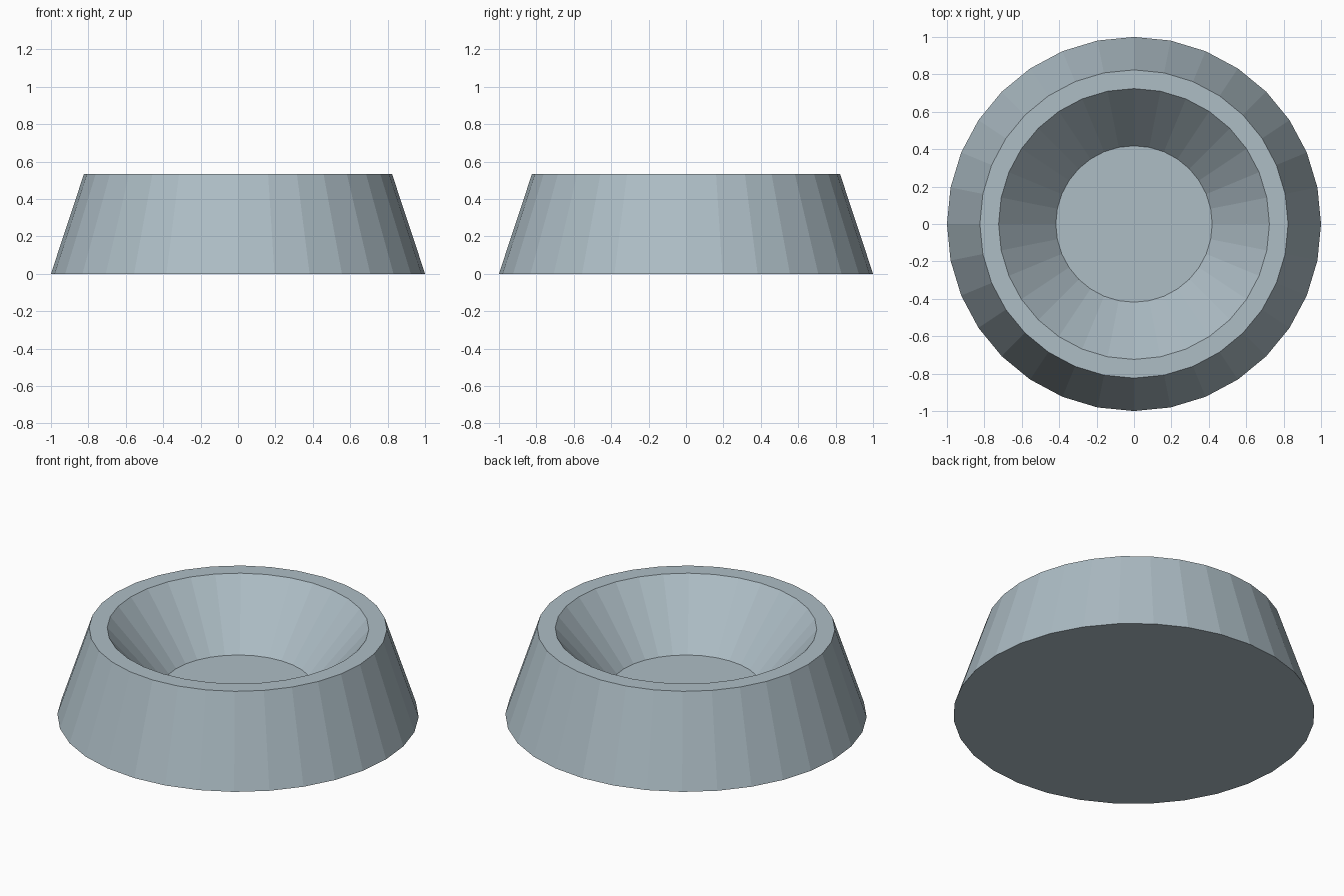
import bpy
import bmesh
import math

if "Cube" in bpy.data.objects:
    bpy.data.objects.remove(bpy.data.objects["Cube"])

SIDES = 32
# (radius, height) from the base up the outer wall, over the rim, down to the bowl floor
PROFILE = [(1.0, 0.0), (0.824, 0.532), (0.724, 0.532), (0.418, 0.175)]

# Single grey-blue material
grey_blue = bpy.data.materials.new("grey_blue")
grey_blue.diffuse_color = (0.42, 0.51, 0.56, 1.0)
grey_blue.use_nodes = True
grey_blue.node_tree.nodes["Principled BSDF"].inputs["Base Color"].default_value = grey_blue.diffuse_color


def ring(bm, radius, z):
    step = 2 * math.pi / SIDES
    return [bm.verts.new((radius * math.cos(i * step), radius * math.sin(i * step), z))
            for i in range(SIDES)]


bm = bmesh.new()
rings = [ring(bm, r, z) for r, z in PROFILE]

# Outer wall, flat rim and inner slope
for low, high in zip(rings, rings[1:]):
    for i in range(SIDES):
        j = (i + 1) % SIDES
        bm.faces.new((low[i], low[j], high[j], high[i]))

# Underside and bowl floor
bm.faces.new(rings[0][::-1])
bm.faces.new(rings[-1])

mesh = bpy.data.meshes.new("pet_bowl")
bm.to_mesh(mesh)
bm.free()
mesh.materials.append(grey_blue)
bowl = bpy.data.objects.new("pet_bowl", mesh)
bpy.context.collection.objects.link(bowl)
